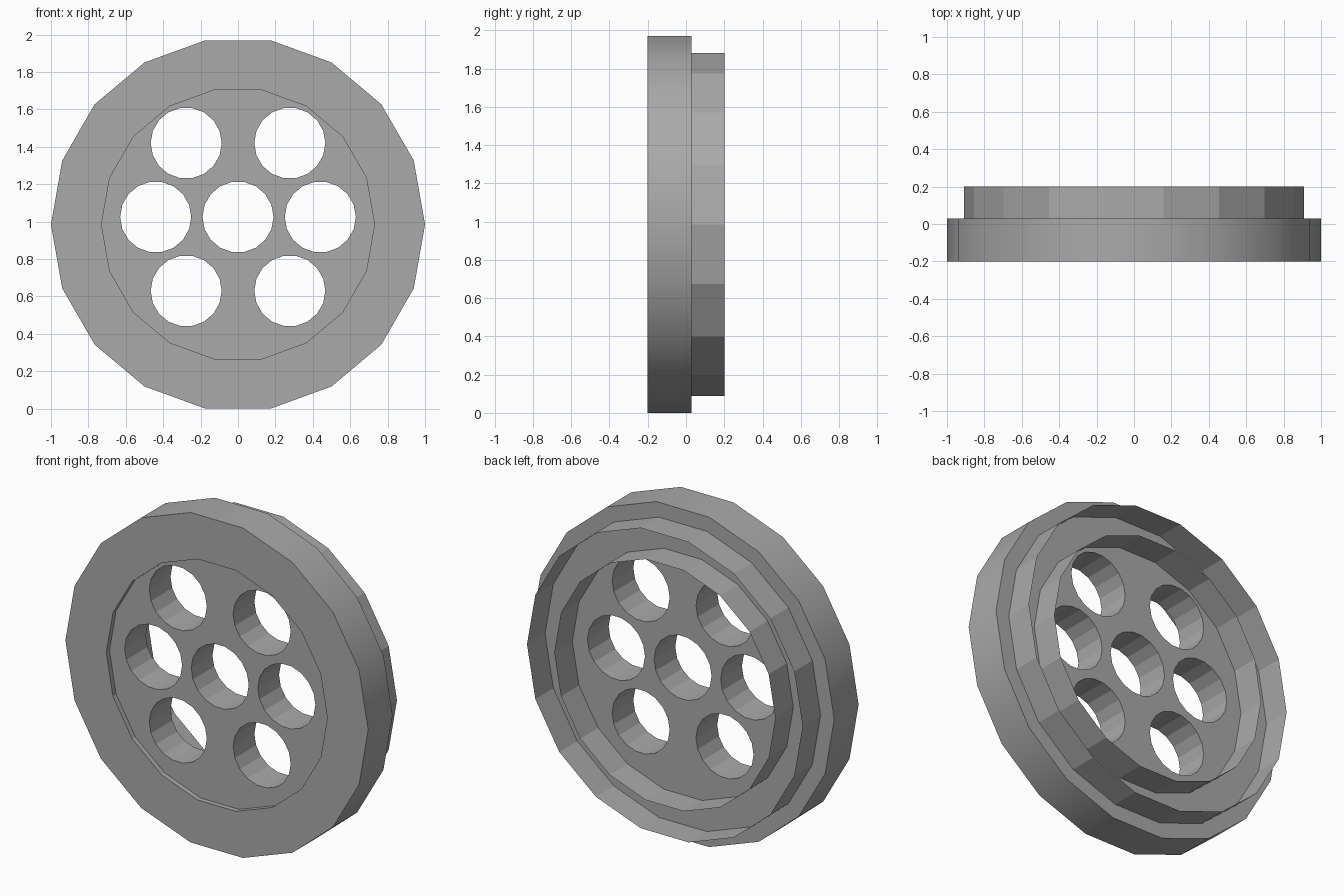
import bpy, bmesh, math

cube = bpy.data.objects.get("Cube")
if cube:
    bpy.data.objects.remove(cube, do_unlink=True)

SIDES = 18
CENTRE_Z = 0.985
HUB_Z = 1.025
FRONT, STEP, BACK = -0.2, 0.03, 0.2

grey = bpy.data.materials.new("plain_grey")
grey.use_nodes = True
grey.diffuse_color = (0.4, 0.4, 0.4, 1)
grey.node_tree.nodes["Principled BSDF"].inputs["Base Color"].default_value = grey.diffuse_color


def make_object(name, bm):
    mesh = bpy.data.meshes.new(name)
    bm.to_mesh(mesh)
    bm.free()
    mesh.materials.append(grey)
    obj = bpy.data.objects.new(name, mesh)
    bpy.context.collection.objects.link(obj)
    return obj


def lathe(bm, profile, x=0.0, z=CENTRE_Z, cap=False):
    """Turn a (radius, y) profile around the y axis, optionally capping both ends."""
    loops = []
    for r, y in profile:
        angles = [math.tau * i / SIDES for i in range(SIDES)]
        loops.append([bm.verts.new((x + r * math.cos(a), y, z + r * math.sin(a))) for a in angles])
    for low, high in zip(loops, loops[1:]):
        for i in range(SIDES):
            j = (i + 1) % SIDES
            bm.faces.new((low[j], low[i], high[i], high[j]))
    if cap:
        bm.faces.new(loops[0])
        bm.faces.new(loops[-1][::-1])


def turned(name, profile, cap=False):
    bm = bmesh.new()
    lathe(bm, profile, cap=cap)
    if cap:
        bmesh.ops.recalc_face_normals(bm, faces=bm.faces[:])
    return make_object(name, bm)


# Broad outer rim with softly shaded tread
rim = turned("outer_rim", [(0.73, FRONT), (1, FRONT), (1, STEP), (0.73, STEP)])
bpy.context.view_layer.objects.active = rim
rim.select_set(True)
bpy.ops.object.shade_smooth_by_angle(angle=math.radians(30))
rim.select_set(False)

# Thin walls that stand up from the back of the rim
turned("back_flange", [(0.91, STEP), (0.91, BACK)])
turned("inner_sleeve", [(0.73, FRONT), (0.73, BACK)])

# Recessed hub plate
plate = turned("hub_plate", [(0.73, -0.17), (0.73, STEP)], cap=True)

# One central hole and six around it
holes = [(0, 0), (-0.44, 0), (0.44, 0)]
holes += [(sx * 0.277, sz * 0.395) for sx in (-1, 1) for sz in (-1, 1)]
bm = bmesh.new()
for x, z in holes:
    lathe(bm, [(0.19, -0.5), (0.19, 0.5)], x, HUB_Z + z, cap=True)
bmesh.ops.recalc_face_normals(bm, faces=bm.faces[:])
cutter = make_object("hole_cutter", bm)
cutter.hide_render = True

cut = plate.modifiers.new("holes", 'BOOLEAN')
cut.operation = 'DIFFERENCE'
cut.solver = 'EXACT'
cut.object = cutter
bpy.context.view_layer.objects.active = plate
plate.select_set(True)
bpy.ops.object.modifier_apply(modifier=cut.name)
bpy.data.objects.remove(cutter, do_unlink=True)
